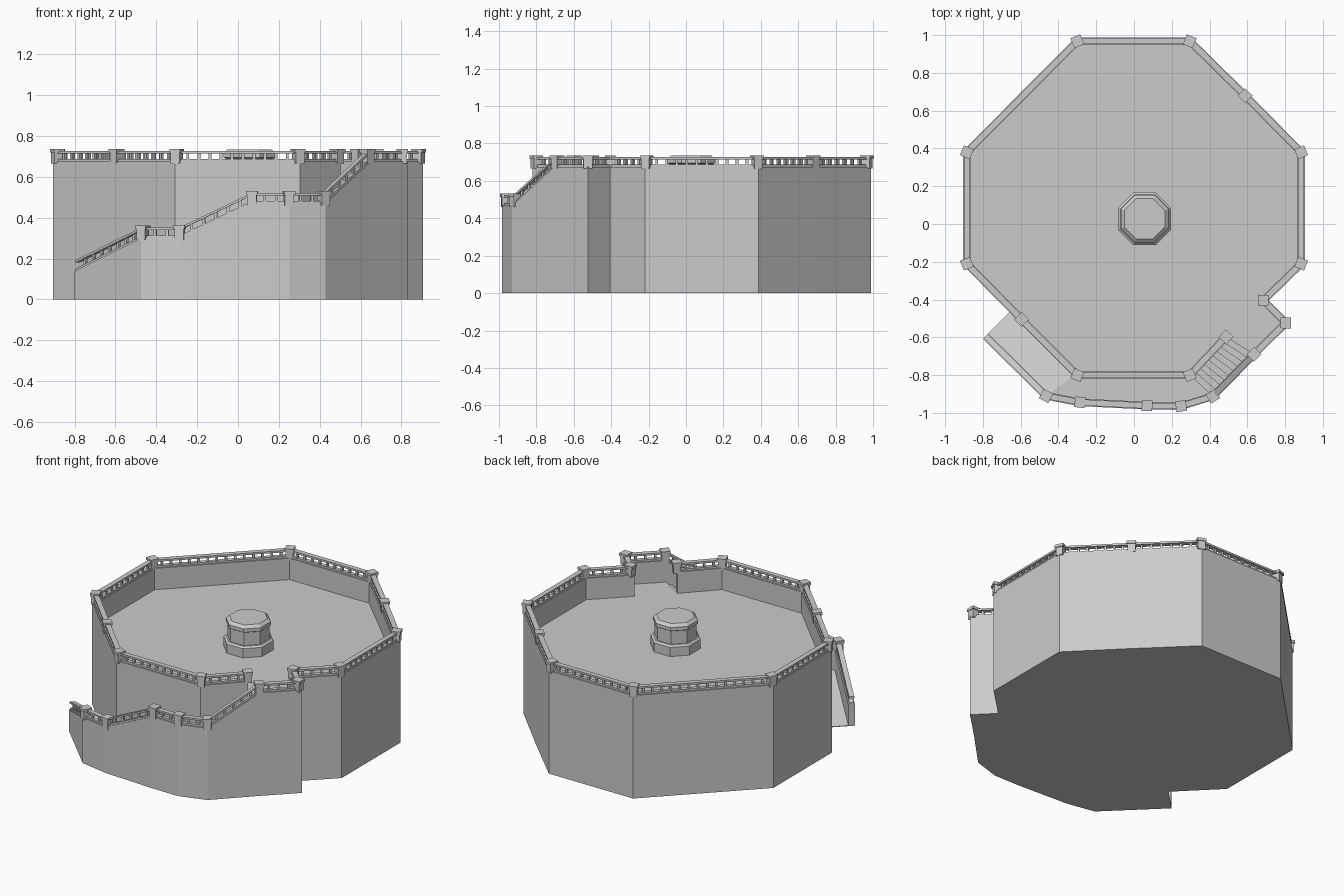
import bpy, bmesh, math
from mathutils import Vector, Matrix

if "Cube" in bpy.data.objects:
    bpy.data.objects.remove(bpy.data.objects["Cube"])

WALL, LOW, MID, HIGH = 0.14, 0.16, 0.33, 0.535   # parapet height, floor levels

# Parapet centre line: round the octagon, then out along the entry landing and down the stairs
# (x, y, floor level)
PATH = [Vector(p) for p in [
    (.487, -.598, HIGH), (.295, -.80, HIGH), (-.30, -.80, HIGH), (-.595, -.505, HIGH),
    (-.885, -.21, HIGH), (-.885, .38, HIGH), (-.30, .968, HIGH), (.295, .968, HIGH),
    (.588, .68, HIGH), (.885, .38, HIGH), (.885, -.21, HIGH), (.685, -.405, HIGH),
    (.804, -.524, HIGH), (.635, -.69, HIGH), (.418, -.912, MID), (.249, -.964, MID),
    (.069, -.962, MID), (-.286, -.944, LOW), (-.466, -.91, LOW), (-.786, -.593, 0)]]


def finish(name, bm):
    bmesh.ops.remove_doubles(bm, verts=bm.verts, dist=1e-5)
    bmesh.ops.dissolve_degenerate(bm, edges=bm.edges, dist=1e-5)
    bmesh.ops.recalc_face_normals(bm, faces=bm.faces)
    me = bpy.data.meshes.new(name)
    bm.to_mesh(me)
    bm.free()
    ob = bpy.data.objects.new(name, me)
    bpy.context.collection.objects.link(ob)


def loft(bm, rings):
    """Skin a list of equal-length rings and cap both ends."""
    rows = [[bm.verts.new(p) for p in r] for r in rings]
    n = len(rows[0])
    for a, b in zip(rows, rows[1:]):
        for i in range(n):
            bm.faces.new((a[i], a[(i + 1) % n], b[(i + 1) % n], b[i]))
    bm.faces.new(rows[0])
    bm.faces.new(rows[-1][::-1])


def frame(i):
    """Mitre direction and mitre stretch at a path point."""
    d = []
    for j in (i - 1, i):
        if 0 <= j < len(PATH) - 1:
            d.append((PATH[j + 1] - PATH[j]).to_2d().normalized())
    t = (d[0] + d[-1]).normalized()
    return Vector((-t.y, t.x, 0)), 1 / t.dot(d[0])


def strip(name, width, low, high):
    """Mitred band along the path; low=None reaches the ground."""
    rings = []
    for i, p in enumerate(PATH):
        n, k = frame(i)
        o = n * (width / 2 * k)
        z0, z1 = (0 if low is None else p.z + low), p.z + high
        a, b = p + o, p - o
        rings.append([(a.x, a.y, z0), (a.x, a.y, z1), (b.x, b.y, z1), (b.x, b.y, z0)])
    bm = bmesh.new()
    loft(bm, rings)
    finish(name, bm)


def box(bm, centre, size, direction):
    m = (Matrix.Translation(centre)
         @ Matrix.Rotation(math.atan2(direction.y, direction.x), 4, 'Z')
         @ Matrix.Diagonal((*size, 1)))
    bmesh.ops.create_cube(bm, size=1, matrix=m)


# Solid platform body with its entry landing
bm = bmesh.new()
outline = PATH[:14]
loft(bm, [[(p.x, p.y, z) for p in outline] for z in (0, HIGH)])
finish("platform_floor", bm)

# Parapet wall and the two rails
strip("parapet_wall", .04, None, WALL)
strip("bottom_rail", .026, WALL, WALL + .012)
strip("top_rail", .032, WALL + .04, WALL + .052)

# Posts with wider caps
bm = bmesh.new()
for i, p in enumerate(PATH[:-1]):
    n, _ = frame(i)
    box(bm, p + Vector((0, 0, WALL + .018)), (.046, .046, .056), n)
    box(bm, p + Vector((0, 0, WALL + .053)), (.056, .056, .018), n)
finish("railing_posts", bm)

# Balusters (no railing between the first and last points)
bm = bmesh.new()
for a, b in zip(PATH, PATH[1:]):
    d = b - a
    count = max(2, round(d.to_2d().length / .055))
    for k in range(1, count):
        box(bm, a + d * (k / count) + Vector((0, 0, WALL + .026)), (.014, .014, .034), d)
finish("balusters", bm)

# Outer stairs: sections of (outer point, inner point, level)
S = [(PATH[19], (-.647, -.455), 0.004), (PATH[18], (-.31, -.80), LOW),
     (PATH[17], (-.28, -.80), LOW), (PATH[16], (.069, -.80), MID),
     (PATH[14], (.295, -.80), MID)]
sections = [(s[0].to_2d(), Vector(s[1]), s[2]) for s in S]
sections.insert(4, (PATH[15].to_2d(), Vector((.23, -.80)), MID))
o0, i0, _ = sections[-1]
o1, i1 = PATH[13].to_2d(), PATH[0].to_2d()
steps = 9
for k in range(steps):                       # upper flight has real steps
    level = MID + (HIGH - MID) * (k + 1) / (steps + 1)
    for t in (k / steps, (k + 1) / steps):
        sections.append((o0.lerp(o1, t), i0.lerp(i1, t), level))
bm = bmesh.new()
loft(bm, [[(o.x, o.y, 0), (o.x, o.y, z), (i.x, i.y, z), (i.x, i.y, 0)]
          for o, i, z in sections])
finish("outer_stairs", bm)

# Octagonal pedestal in the middle: (apothem, height)
profile = [(.14, HIGH - .01), (.14, .595), (.128, .605), (.118, .605),
           (.118, .69), (.126, .695), (.126, .718), (.107, .735)]
bm = bmesh.new()
rings = []
for r, z in profile:
    R = r / math.cos(math.pi / 8)
    rings.append([(.056 + R * math.cos((k + .5) * math.pi / 4),
                   .028 + R * math.sin((k + .5) * math.pi / 4), z) for k in range(8)])
loft(bm, rings)
finish("pedestal", bm)
